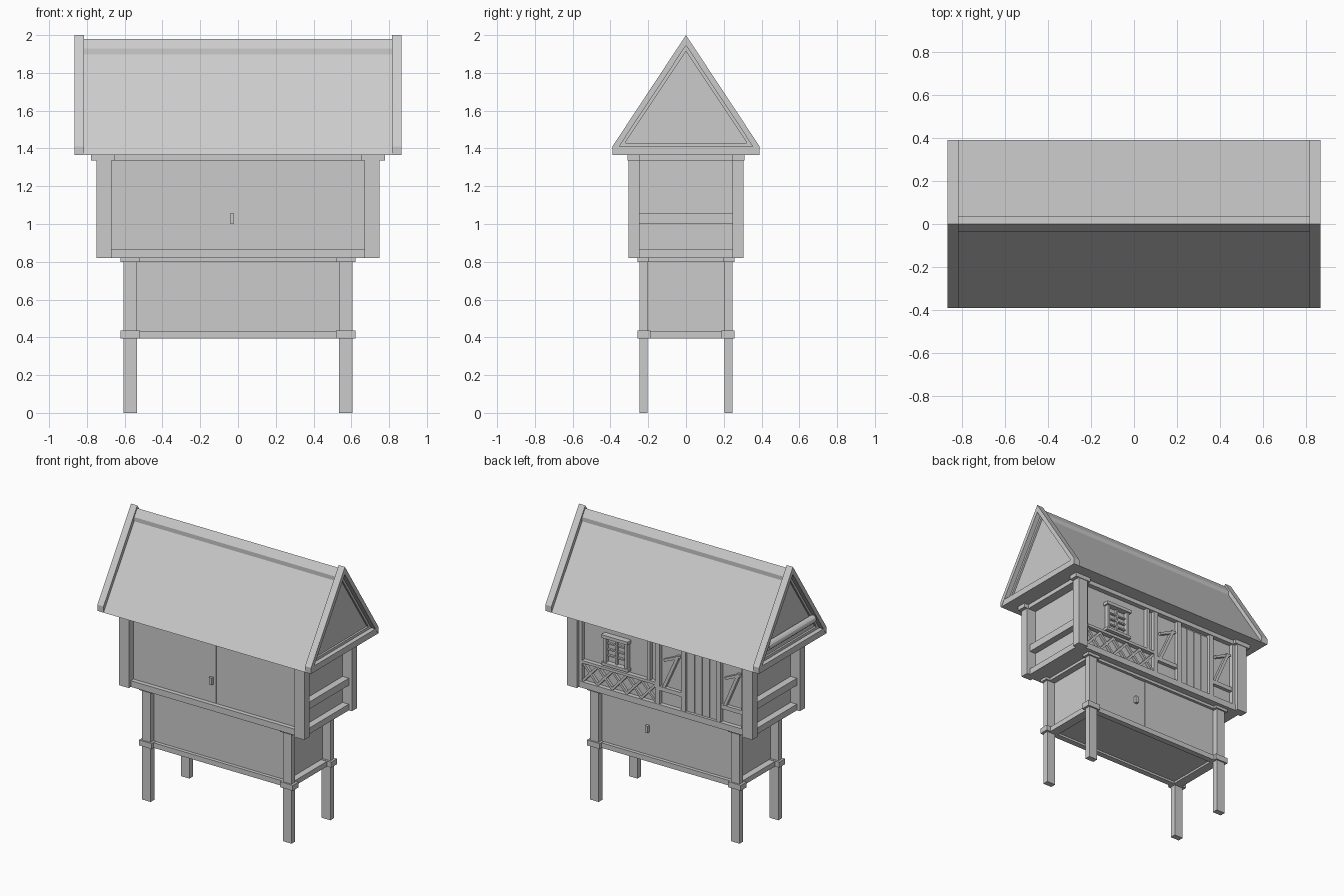
import bpy, bmesh
from mathutils import Vector

if "Cube" in bpy.data.objects:
    bpy.data.objects.remove(bpy.data.objects["Cube"])


def prism(name, pts, a, b, axis):
    """Extrude a 2D outline from a to b: axis 'x' takes (y,z), axis 'y' takes (x,z)."""
    place = (lambda p, t: (t, p[0], p[1])) if axis == 'x' else (lambda p, t: (p[0], t, p[1]))
    bm = bmesh.new()
    lo = [bm.verts.new(place(p, a)) for p in pts]
    hi = [bm.verts.new(place(p, b)) for p in pts]
    bm.faces.new(lo)
    bm.faces.new(hi[::-1])
    n = len(pts)
    for i in range(n):
        j = (i + 1) % n
        bm.faces.new((lo[i], lo[j], hi[j], hi[i]))
    bmesh.ops.recalc_face_normals(bm, faces=bm.faces)
    me = bpy.data.meshes.new(name)
    bm.to_mesh(me)
    bm.free()
    ob = bpy.data.objects.new(name, me)
    bpy.context.collection.objects.link(ob)
    return ob


def box(name, x0, x1, y0, y1, z0, z1):
    return prism(name, [(x0, z0), (x1, z0), (x1, z1), (x0, z1)], y0, y1, 'y')


def bar(name, p, q, w, y0, y1):
    """Straight timber of width w on the back facade, from p to q in (x,z)."""
    p, q = Vector(p), Vector(q)
    d = (q - p).normalized() * w / 2
    n = Vector((-d.y, d.x))
    return prism(name, [p - n, q - n, q + n, p + n], y0, y1, 'y')


def sbox(name, sx, sy, x0, x1, y0, y1, z0, z1):
    """Box mirrored into the quadrant given by the signs sx, sy."""
    xs, ys = sorted((sx * x0, sx * x1)), sorted((sy * y0, sy * y1))
    return box(name, *xs, *ys, z0, z1)


# cabinet bodies
box("lower_cabinet", -.54, .54, -.207, .207, .41, .82)
box("upper_cabinet", -.675, .675, -.25, .25, .82, 1.365)

# corner posts with collars and caps
for sx in (-1, 1):
    for sy in (-1, 1):
        sbox("leg", sx, sy, .535, .605, .203, .245, 0, .82)
        sbox("leg_collar", sx, sy, .52, .622, .188, .256, .395, .435)
        sbox("leg_cap", sx, sy, .52, .622, .195, .256, .80, .822)
        sbox("upper_post", sx, sy, .67, .75, .25, .305, .82, 1.336)
        sbox("post_inner", sx, sy, .67, .75, .245, .26, .82, 1.336)
        sbox("post_cap", sx, sy, .65, .777, .243, .31, 1.335, 1.366)

# rails along the long sides and the ends
for s in (-1, 1):
    sbox("lower_bottom_rail", 1, s, -.53, .53, .19, .232, .395, .432)
    sbox("lower_top_rail", 1, s, -.53, .53, .19, .232, .80, .82)
    sbox("upper_bottom_rail", 1, s, -.67, .67, .24, .282, .82, .865)
    sbox("upper_top_rail", 1, s, -.66, .66, .24, .285, 1.335, 1.365)
    sbox("lower_end_rail", s, 1, .52, .588, -.2, .2, .395, .432)
    sbox("lower_end_top_rail", s, 1, .52, .588, -.2, .2, .80, .82)
    sbox("upper_end_bottom_rail", s, 1, .66, .725, -.25, .25, .82, .865)
    sbox("upper_end_mid_rail", s, 1, .66, .725, -.247, .25, 1.003, 1.055)
    sbox("upper_end_top_rail", s, 1, .66, .74, -.25, .25, 1.335, 1.365)

# front door leaf and handle
box("front_door", -.65, 0, -.256, -.24, .87, 1.31)
box("front_handle", -.043, -.02, -.275, -.25, 1.003, 1.055)

# back lower doors and handle
box("back_lower_door_right", -.53, .08, .2, .212, .435, .80)
box("back_lower_door_left", .185, .53, .2, .212, .435, .80)
box("back_lower_handle", .15, .172, .2, .228, .60, .65)

# roof prism, raised ridge cap
prism("roof", [(-.39, 1.365), (.39, 1.365), (0, 1.95)], -.816, .816, 'x')
prism("ridge_cap", [(-.035, 1.86), (.035, 1.86), (.035, 1.928), (0, 1.98), (-.035, 1.928)], -.816, .816, 'x')

# gable frames: bargeboards, inner trim and tie beam
for s in (-1, 1):
    for t in (-1, 1):
        prism("bargeboard", [(0, 2), (t * .39, 1.41), (t * .39, 1.365), (t * .384, 1.365), (0, 1.945)],
              s * .815, s * .865, 'x')
        prism("gable_trim", [(0, 1.947), (t * .357, 1.41), (t * .335, 1.41), (0, 1.914)],
              s * .81, s * .83, 'x')
    prism("gable_tie", [(-.386, 1.365), (.386, 1.365), (.356, 1.41), (-.356, 1.41)], s * .81, s * .863, 'x')
    sbox("gable_sill", s, 1, .81, .83, -.34, .34, 1.4, 1.43)

# round perch pole across the left gable
bpy.ops.mesh.primitive_cylinder_add(vertices=12, radius=.028, depth=.54,
                                    location=(-.838, 0, 1.51), rotation=(1.570796, 0, 0))
bpy.context.object.name = "gable_pole"
bpy.ops.object.shade_smooth_by_angle()

# back facade: studs, door surround and mid rails
for x0, x1, z0 in ((.095, .12, 1.01), (.02, .055, .865), (-.19, -.155, .865),
                   (-.475, -.44, .865), (.645, .67, .865), (-.67, -.645, .865)):
    box("stud", x0, x1, .24, .28, z0, 1.335)
box("railing_top", .055, .645, .24, .282, 1.0, 1.02)
for x0, x1 in ((-.155, .02), (-.645, -.475)):
    box("panel_mid_rail", x0, x1, .24, .276, .965, .995)
    # triangular knee brace above the rail
    bar("panel_brace", (x1 - .03, .995), (x0 + .03, 1.25), .022, .24, .274)
    bar("brace_head", (x1 - .03, 1.19), (x0 + .01, 1.25), .018, .24, .272)

# planked back door
for i in range(4):
    x = -.44 + i * .0625
    box("door_plank", x + .002, x + .0605, .24, .262, .865, 1.32)

# lattice of crossed bars under the window
step = .59 / 5
for i in range(5):
    x0 = .055 + i * step
    bar("lattice_up", (x0, .868), (x0 + step, .998), .017, .24, .270)
    bar("lattice_down", (x0, .998), (x0 + step, .868), .017, .24, .274)

# window: frame, lintel, sill and glazing bars
box("window_lintel", .268, .482, .24, .294, 1.235, 1.258)
box("window_sill", .268, .482, .24, .29, 1.035, 1.055)
for x in (.28, .45):
    box("window_jamb", x, x + .02, .24, .282, 1.05, 1.24)
box("window_mullion", .369, .381, .24, .27, 1.05, 1.24)
for z in (1.098, 1.142, 1.186):
    box("window_bar", .295, .455, .24, .266, z, z + .01)
